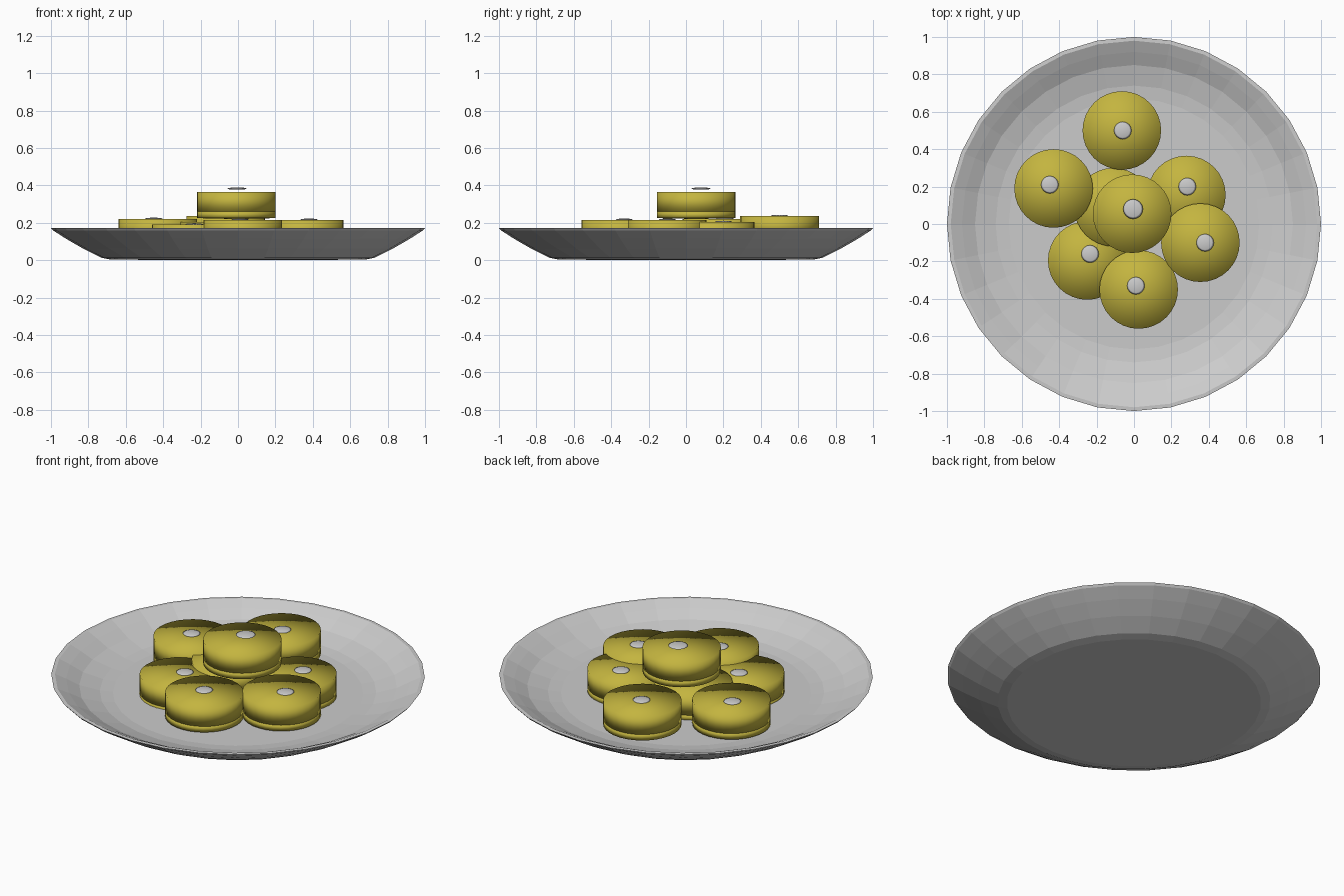
import bpy, math

if "Cube" in bpy.data.objects:
    bpy.data.objects.remove(bpy.data.objects["Cube"])

dough = bpy.data.materials.new("golden_dough")
dough.diffuse_color = (0.55, 0.46, 0.05, 1)
dough.use_nodes = True
dough.node_tree.nodes["Principled BSDF"].inputs["Base Color"].default_value = dough.diffuse_color


def lathe(name, profile, seg=32, loc=(0, 0, 0), smooth=False, mat=None):
    """Revolve (radius, z) points; radius 0 makes a pole."""
    verts, rings, faces = [], [], []
    for r, z in profile:
        start = len(verts)
        n = 1 if r == 0 else seg
        for i in range(n):
            a = 2 * math.pi * i / seg
            verts.append((r * math.cos(a), r * math.sin(a), z))
        rings.append([start + i % n for i in range(seg)])
    for lo, hi in zip(rings, rings[1:]):
        for i in range(seg):
            j = (i + 1) % seg
            quad = [lo[i], lo[j], hi[j], hi[i]]
            faces.append(list(dict.fromkeys(quad)))
    mesh = bpy.data.meshes.new(name)
    mesh.from_pydata(verts, [], faces)
    mesh.polygons.foreach_set("use_smooth", [smooth] * len(faces))
    if mat:
        mesh.materials.append(mat)
    obj = bpy.data.objects.new(name, mesh)
    obj.location = loc
    bpy.context.collection.objects.link(obj)
    return obj


# Plate: outside from the foot up to the rim, then back down to the floor
lathe("plate", [(0, 0), (0.68, 0.003), (0.73, 0.013), (0.83, 0.063),
                (0.92, 0.115), (0.99, 0.16), (1.0, 0.172), (0.98, 0.173),
                (0.92, 0.145), (0.85, 0.108), (0.74, 0.078),
                (0.67, 0.07), (0, 0.07)])

# Cookies: centre x, y, top z, then topping x, y
cookies = [
    (-0.065, 0.50, 0.235, -0.06, 0.50),
    (-0.43, 0.19, 0.22, -0.45, 0.21),
    (0.28, 0.155, 0.203, 0.285, 0.20),
    (0.355, -0.10, 0.215, 0.38, -0.10),
    (-0.25, -0.195, 0.19, -0.235, -0.16),
    (0.025, -0.35, 0.215, 0.01, -0.33),
    (-0.11, 0.09, 0.203, None, None),
    (-0.01, 0.055, 0.365, -0.005, 0.08),
]
R = 0.21
for k, (x, y, top, tx, ty) in enumerate(cookies):
    # Two stacked discs form one cookie
    lathe(f"cookie_top_{k}", [(0, -0.105), (R, -0.105), (R, 0), (0, 0)],
          loc=(x, y, top), smooth=True, mat=dough)
    lathe(f"cookie_base_{k}", [(0, -0.145), (R, -0.14), (R, -0.105), (0, -0.105)],
          loc=(x, y, top), smooth=True, mat=dough)
    # Flattened topping button; the one on the stack sits a little higher
    if tx is not None:
        stacked = top > 0.3
        r = 0.053 if stacked else 0.047
        lathe(f"topping_{k}", [(0, -0.006), (r * 0.8, -0.004), (r, 0),
                               (r * 0.8, 0.004), (0, 0.006)],
              seg=16, loc=(tx, ty, 0.383 if stacked else top + 0.002), smooth=True)
